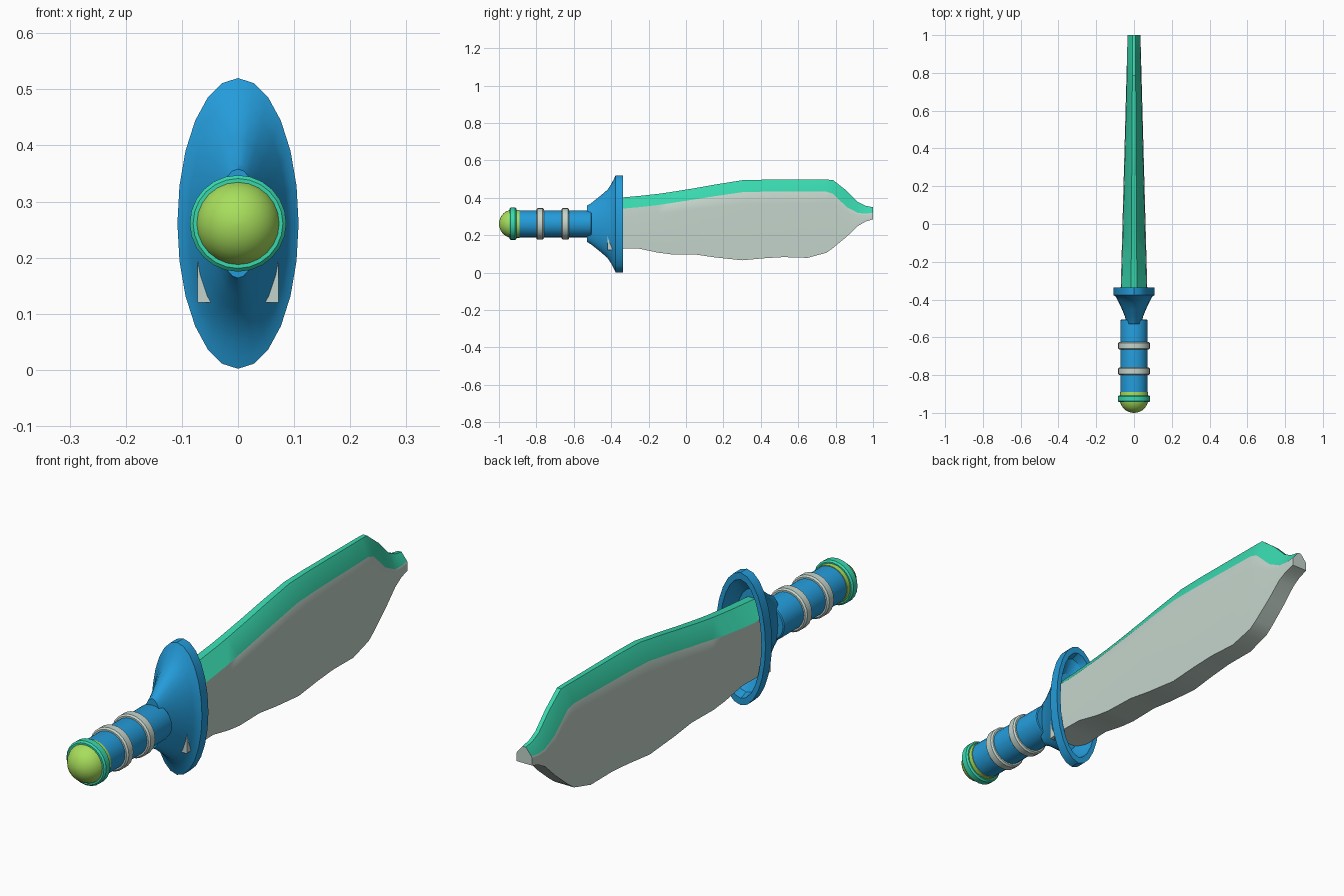
import bpy, math

if "Cube" in bpy.data.objects:
    bpy.data.objects.remove(bpy.data.objects["Cube"])

CZ = 0.261  # height of the handle axis


def mat(name, r, g, b):
    lin = [((c / 255 + 0.055) / 1.055) ** 2.4 for c in (r, g, b)]
    m = bpy.data.materials.new(name)
    m.diffuse_color = (*lin, 1)
    m.use_nodes = True
    m.node_tree.nodes["Principled BSDF"].inputs["Base Color"].default_value = m.diffuse_color
    return m


BLUE = mat("blue", 36, 156, 218)
TEAL = mat("teal", 56, 216, 174)
LIME = mat("lime", 168, 222, 92)
STEEL = mat("pale steel", 196, 212, 203)


def loft(name, sections, mats, rule=None, cyclic=False):
    """Skin equal-length point rings running along +y, and cap the ends."""
    n, k = len(sections[0]), len(sections)
    verts = [p for s in sections for p in s]
    faces, idx = [], []
    for i in range(k if cyclic else k - 1):
        a, b = i * n, ((i + 1) % k) * n
        for j in range(n):
            q = (j + 1) % n
            faces.append((a + j, b + j, b + q, a + q))
            idx.append(rule(j) if rule else 0)
    if not cyclic:
        faces += [tuple(range(n)), tuple(reversed(range((k - 1) * n, k * n)))]
        idx += [0, 0]
    me = bpy.data.meshes.new(name)
    me.from_pydata(verts, [], faces)
    for m in mats:
        me.materials.append(m)
    for p, v in zip(me.polygons, idx):
        p.material_index = v
    ob = bpy.data.objects.new(name, me)
    bpy.context.collection.objects.link(ob)
    bpy.ops.object.select_all(action='DESELECT')
    ob.select_set(True)
    bpy.context.view_layer.objects.active = ob
    # consistent outward normals
    bpy.ops.object.mode_set(mode='EDIT')
    bpy.ops.mesh.select_all(action='SELECT')
    bpy.ops.mesh.normals_make_consistent(inside=False)
    bpy.ops.object.mode_set(mode='OBJECT')
    bpy.ops.object.shade_smooth_by_angle(angle=math.radians(32))
    return ob


def oval(y, rx, rz, n=24):
    return [(rx * math.sin(2 * math.pi * j / n), y, CZ + rz * math.cos(2 * math.pi * j / n))
            for j in range(n)]


def lathe(name, profile, m, **kw):
    return loft(name, [oval(y, r, r) for y, r in profile], [m], **kw)


# Pommel: half ball with a short collar
R = 0.076
dome = [(-0.924 - R * math.cos(t), R * math.sin(t))
        for t in [math.radians(a) for a in (2, 12, 24, 36, 48, 60, 72, 82, 90)]]
lathe("pommel", dome + [(-0.89, 0.0745)], LIME)

# Pommel ring and grip bands
def band(name, y0, y1, r, m):
    c = 0.006
    lathe(name, [(y0, 0.068), (y0, r - c), (y0 + c, r), (y1 - c, r), (y1, r - c), (y1, 0.068)],
          m, cyclic=True)

band("pommel_ring", -0.943, -0.907, 0.086, TEAL)
band("rear_grip_band", -0.80, -0.76, 0.084, STEEL)
band("front_grip_band", -0.665, -0.625, 0.084, STEEL)

# Grip
lathe("grip", [(-0.91, 0.072), (-0.52, 0.072), (-0.508, 0.070), (-0.505, 0.066)], BLUE)

# Guard: flared oval cup with a thick rim, hollow towards the blade
guard = [(-0.53, 0.038, 0.097), (-0.51, 0.042, 0.108), (-0.485, 0.050, 0.128),
         (-0.455, 0.062, 0.152), (-0.42, 0.078, 0.182), (-0.40, 0.088, 0.212),
         (-0.385, 0.096, 0.240), (-0.377, 0.108, 0.259), (-0.337, 0.108, 0.259),
         (-0.337, 0.090, 0.232), (-0.372, 0.086, 0.222), (-0.405, 0.072, 0.170)]
loft("guard", [oval(*g) for g in guard], [BLUE])

# Blade: (y, bottom, lower edge of spine, top)
outline = [(-0.42, 0.120, 0.347, 0.395), (-0.33, 0.128, 0.343, 0.403), (-0.25, 0.128, 0.350, 0.410),
           (-0.15, 0.107, 0.361, 0.421), (-0.08, 0.098, 0.372, 0.431), (0.05, 0.097, 0.392, 0.452),
           (0.15, 0.082, 0.408, 0.470), (0.30, 0.066, 0.430, 0.494), (0.42, 0.077, 0.433, 0.497),
           (0.52, 0.083, 0.433, 0.497), (0.65, 0.079, 0.433, 0.497), (0.75, 0.106, 0.433, 0.497),
           (0.785, 0.131, 0.422, 0.496), (0.86, 0.193, 0.350, 0.437), (0.92, 0.250, 0.319, 0.377),
           (0.96, 0.273, 0.315, 0.357), (1.0, 0.285, 0.320, 0.350)]
blade = []
for y, zb, zg, zt in outline:
    w = 0.0725 - 0.0385 * (y + 0.42) / 1.42
    zm = zg - 0.18 * (zg - zb)
    half = [(w, zb), (w, zm), (0.93 * w, zg), (0.22 * w, zt)]
    blade.append([(x, y, z) for x, z in half] + [(-x, y, z) for x, z in reversed(half)])
# spine faces (chamfers and top strip) are teal
loft("blade", blade, [STEEL, TEAL], rule=lambda j: 1 if j in (2, 3, 4) else 0)
